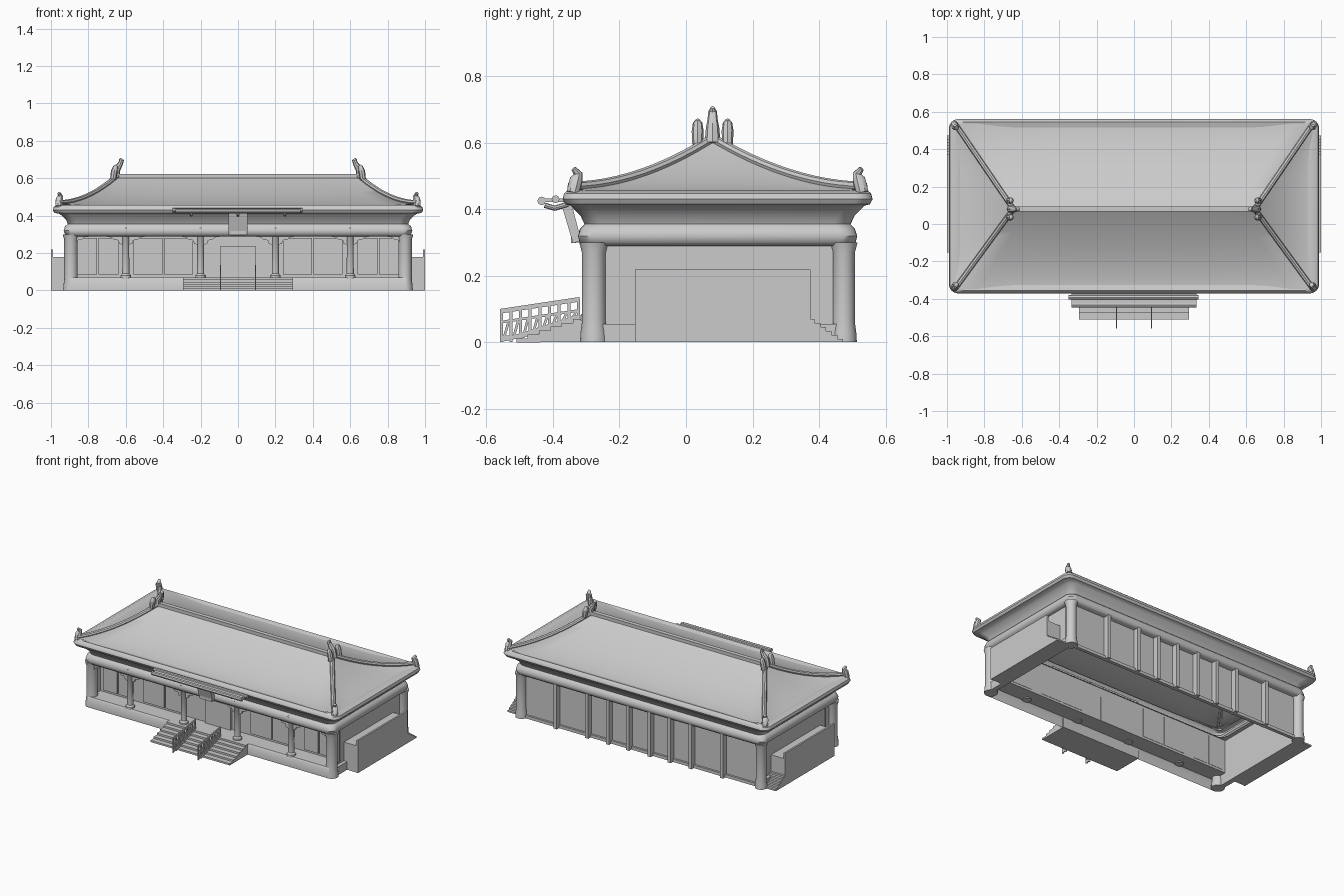
import bpy, bmesh, math

if "Cube" in bpy.data.objects:
    bpy.data.objects.remove(bpy.data.objects["Cube"])

CY = 0.095          # y centre of the building


def finish(name, bm, normals=True):
    if normals:
        bmesh.ops.recalc_face_normals(bm, faces=bm.faces[:])
    me = bpy.data.meshes.new(name)
    bm.to_mesh(me)
    bm.free()
    ob = bpy.data.objects.new(name, me)
    bpy.context.collection.objects.link(ob)
    return ob


def box(name, x0, x1, y0, y1, z0, z1):
    bm = bmesh.new()
    bmesh.ops.create_cube(bm, size=1)
    for v in bm.verts:
        v.co = ((x0 + x1) / 2 + v.co.x * (x1 - x0), (y0 + y1) / 2 + v.co.y * (y1 - y0),
                (z0 + z1) / 2 + v.co.z * (z1 - z0))
    return finish(name, bm)


def prism(name, poly, a, b, axis='x', solid=True):
    """Extrude a (y,z) or (x,z) outline from a to b; solid=False leaves an open strip."""
    bm = bmesh.new()
    place = (lambda p, t: (t, p[0], p[1])) if axis == 'x' else (lambda p, t: (p[0], t, p[1]))
    A = [bm.verts.new(place(p, a)) for p in poly]
    B = [bm.verts.new(place(p, b)) for p in poly]
    n = len(poly)
    for i in range(n if solid else n - 1):
        j = (i + 1) % n
        bm.faces.new((A[i], A[j], B[j], B[i]))
    if solid:
        bm.faces.new(A)
        bm.faces.new(B)
    return finish(name, bm)


def loft(name, rings, cap=False):
    bm = bmesh.new()
    vs = [[bm.verts.new(p) for p in r] for r in rings]
    for r, s in zip(vs, vs[1:]):
        for i in range(len(r)):
            j = (i + 1) % len(r)
            bm.faces.new((r[i], r[j], s[j], s[i]))
    if cap:
        bm.faces.new(vs[0])
        bm.faces.new(vs[-1])
    return finish(name, bm)


def round_rect(hx, hy, z, r=0.05, seg=6):
    pts = []
    for k, (sx, sy) in enumerate([(1, 1), (-1, 1), (-1, -1), (1, -1)]):
        for i in range(seg + 1):
            a = math.pi / 2 * (k + i / seg)
            pts.append((sx * (hx - r) + r * math.cos(a), CY + sy * (hy - r) + r * math.sin(a), z))
    return pts


def column(name, x, y, profile, seg=16):
    return loft(name, [[(x + r * math.cos(2 * math.pi * i / seg), y + r * math.sin(2 * math.pi * i / seg), z)
                        for i in range(seg)] for r, z in profile], True)


def tube(name, pts, radii):
    cu = bpy.data.curves.new(name, 'CURVE')
    cu.dimensions = '3D'
    cu.bevel_depth = 1.0
    cu.bevel_resolution = 2
    cu.use_fill_caps = True
    sp = cu.splines.new('POLY')
    sp.points.add(len(pts) - 1)
    for p, co, r in zip(sp.points, pts, radii):
        p.co = (*co, 1)
        p.radius = r
    ob = bpy.data.objects.new(name, cu)
    bpy.context.collection.objects.link(ob)
    return ob


# Hipped roof with concave slopes and lifted corners
RX, RY = 0.645, 0.08
def hip(t, sx, sy):
    return (sx * (0.958 + (RX - 0.958) * t),
            (CY + sy * 0.443) * (1 - t) + RY * t, 0.465 + 0.145 * t ** 1.9)

def roof_ring(t, n=16):
    mid = 0.446 + 0.164 * t ** 1.6
    cs = [hip(t, *s) for s in ((1, 1), (-1, 1), (-1, -1), (1, -1))]
    pts = []
    for k in range(4):
        a, b = cs[k], cs[(k + 1) % 4]
        for i in range(n):
            f = i / n
            pts.append((a[0] + (b[0] - a[0]) * f, a[1] + (b[1] - a[1]) * f,
                        mid + (a[2] - mid) * abs(2 * f - 1) ** 5))
    return pts

loft("roof_slopes", [roof_ring(i / 14 * 0.999) for i in range(15)])

# Main beam, flared frieze and rounded eave as one lofted band
bands = [(.86, .29, .295), (.912, .403, .29), (.925, .415, .30), (.932, .42, .32), (.925, .412, .343),
         (.91, .40, .355), (.92, .412, .38), (.945, .435, .403), (.955, .44, .41), (.982, .458, .415),
         (.99, .466, .43), (.985, .462, .447), (.96, .45, .458), (.93, .42, .45)]
loft("beam_and_eave", [round_rect(*b) for b in bands])

# Ridge and hip ridges with end ornaments
box("main_ridge", -0.64, 0.64, RY - .014, RY + .014, .595, .624)
for sx in (-1, 1):
    tube("ridge_finial", [(sx * .655, RY, .60), (sx * .65, RY, .645), (sx * .632, RY, .672), (sx * .622, RY, .695),
                          (sx * .632, RY, .706)], [.024, .02, .015, .013, .006])
    for sy in (-1, 1):
        ts = [i / 12 for i in range(13)]
        tube("hip_ridge", [(p[0], p[1], p[2] + .004) for p in (hip(t, sx, sy) for t in ts)], [.014] * 13)
        y = RY + sy * .045
        tube("hip_top_finial", [(sx * .668, y, .595), (sx * .662, y, .635), (sx * .655, y, .66),
                                (sx * .648, y, .668)], [.016, .018, .014, .007])
        y = CY + sy * .425
        tube("corner_finial", [(sx * .958, y + sy * .01, .45), (sx * .955, y, .49), (sx * .95, y - sy * .005, .507),
                               (sx * .957, y + sy * .008, .522)], [.02, .02, .014, .008])

# Porch shell: front plinth, floor and recessed wall
prism("porch_floor_and_wall", [(-.318, 0), (-.318, .06), (-.31, .07), (-.2, .07), (-.2, .30)],
      -.90, .90, solid=False)
box("door_panel", -.095, .095, -.215, -.198, .07, .235)
for sx in (-1, 1):
    for a, b in ((.24, .395), (.405, .56), (.64, .745), (.755, .86)):
        box("porch_wall_panel", *sorted((sx * a, sx * b)), -.21, -.198, .085, .28)

# Porch columns with collars and stepped brackets
COLS = (-.9, -.6, -.2, .2, .6, .9)
for x in COLS[1:-1]:
    column("porch_column", x, -.29, [(.028, .065), (.028, .08), (.019, .09), (.018, .29), (.026, .30),
                                     (.032, .335), (.026, .345)])
for a, b in zip(COLS, COLS[1:]):
    for x, s in ((a, 1), (b, -1)):
        prism("column_bracket", [(x, .30), (x + s * .10, .30), (x + s * .10, .286), (x + s * .075, .284),
                                 (x + s * .065, .272), (x + s * .04, .268), (x + s * .035, .25), (x, .24)],
              -.297, -.283, 'y')

# Side walls, corner columns and low side plinth
for sx in (-1, 1):
    box("side_wall", *sorted((sx * .885, sx * .895)), -.30, .49, 0, .30)
    box("side_plinth", *sorted((sx * .885, sx * .918)), -.28, .48, 0, .055)
    for y, r in ((-.277, .036), (.475, .033)):
        column("corner_column", sx * .893, y, [(r + .006, 0), (r + .004, .03), (r, .06), (r, .27), (r + .008, .30)])
    # Side landing with thin parapet and steps towards the back
    box("side_landing", *sorted((sx * .89, sx * .988)), -.15, .373, 0, .18)
    box("side_parapet", *sorted((sx * .988, sx)), -.153, .375, 0, .218)
    steps = [(.37, 0)]
    for i in range(6):
        steps += [(.37 + .017 * (i + 1), .07 - .012 * i)]
        steps += [(.37 + .017 * (i + 1), .07 - .012 * (i + 1))] if i < 5 else [(.472, 0)]
    prism("side_steps", [(.37, 0), (.37, .07)] + steps[1:], *sorted((sx * .89, sx)))

# Back wall with pilasters
box("back_wall", -.89, .89, .462, .472, 0, .30)
for sx in (-1, 1):
    for x in (.08, .23, .385, .62):
        box("back_pilaster", sx * x - .012, sx * x + .012, .46, .508, 0, .30)
box("back_wall_sill", -.89, .89, .47, .485, 0, .02)

# Front steps
steps = [(-.31, 0), (-.31, .07)]
for i in range(6):
    y = -.34 - .034 * i
    steps += [(y, .07 - .0117 * i), (y, .07 - .0117 * (i + 1))]
prism("front_steps", steps, -.295, .295)

# Openwork stair balustrades
def rail_z(y):
    return .10 + .036 * (y + .56) / .24
def step_z(y):
    return max(0, .08 * (y + .53) / .2)
for sx in (-1, 1):
    x0, x1 = sorted((sx * .090, sx * .097))
    for lo, hi, nm in ((-.014, 0, "top_rail"), (-.044, -.036, "middle_rail")):
        prism("balustrade_" + nm, [(-.56, rail_z(-.56) + lo), (-.32, rail_z(-.32) + lo),
                                   (-.32, rail_z(-.32) + hi), (-.56, rail_z(-.56) + hi)], x0, x1)
    prism("balustrade_base", [(-.56, 0), (-.32, .05), (-.32, .085), (-.52, .02), (-.56, .02)], x0, x1)
    for i in range(9):
        y = -.56 + i * .029
        box("balustrade_post", x0, x1, y, y + .009, step_z(y), rail_z(y) - .005)
        if i < 8:
            z0 = max(.012, step_z(y))
            zt = rail_z(y) - .04
            prism("balustrade_fret", [(y + .008, z0), (y + .016, z0), (y + .030, zt), (y + .022, zt)], x0, x1)

# Tilted plaque below the eave and the long board mounted in front of it
prism("hanging_plaque", [(-.375, .415), (-.345, .42), (-.315, .305), (-.34, .298)], -.05, .05)
prism("plaque_bottom_trim", [(-.346, .318), (-.32, .318), (-.318, .30), (-.346, .298)], -.04, .04)
tube("board_front_roll", [(-.335, -.434, .425), (.335, -.434, .425)], [.013, .013])
tube("board_rear_roll", [(-.35, -.392, .43), (.345, -.392, .43)], [.012, .012])
box("long_board", -.335, .335, -.437, -.36, .421, .432)
for x in (-.25, 0, .25):
    tube("board_arm", [(x, -.425, .412), (x, -.395, .403), (x, -.355, .415)], [.008] * 3)

# Smooth shading with sharp edges kept
bpy.ops.object.select_all(action='SELECT')
bpy.context.view_layer.objects.active = bpy.data.objects["roof_slopes"]
bpy.ops.object.convert(target='MESH')
bpy.ops.object.shade_smooth_by_angle(angle=math.radians(40))
